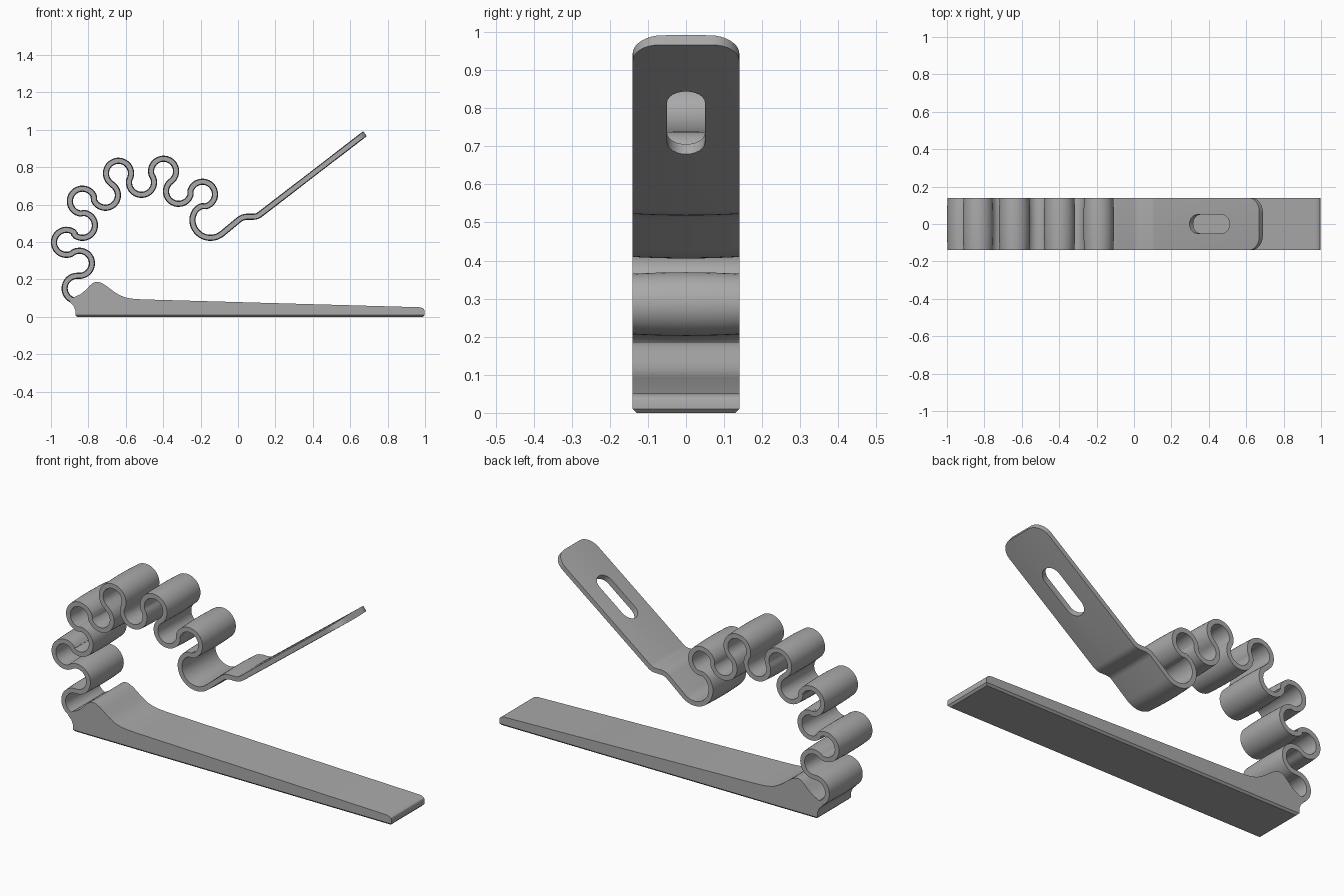
import bpy, bmesh, math
from mathutils import Vector

cube = bpy.data.objects.get("Cube")
if cube:
    bpy.data.objects.remove(cube, do_unlink=True)

grey = bpy.data.materials.new("plain_grey")
grey.use_nodes = True
GREY = (0.4, 0.4, 0.4, 1)
grey.diffuse_color = GREY
grey.node_tree.nodes["Principled BSDF"].inputs["Base Color"].default_value = GREY

HALF = 0.14          # half width of the whole part
TIP_R = 0.075        # corner radius at the free end
MID, EDGE = 0.0165, 0.0125   # half thickness at the middle and at the sides


def finish(name, bm, angle=35):
    bmesh.ops.recalc_face_normals(bm, faces=bm.faces)
    mesh = bpy.data.meshes.new(name)
    bm.to_mesh(mesh)
    bm.free()
    mesh.materials.append(grey)
    ob = bpy.data.objects.new(name, mesh)
    bpy.context.collection.objects.link(ob)
    return ob


def smooth(ob, angle=35):
    bpy.ops.object.select_all(action='DESELECT')
    ob.select_set(True)
    bpy.context.view_layer.objects.active = ob
    bpy.ops.object.shade_smooth_by_angle(angle=math.radians(angle))


def prism(profile, half, place):
    """Extrude a flat outline both ways; place(a, b, t) gives the 3D point."""
    bm = bmesh.new()
    rings = [[bm.verts.new(place(a, b, t)) for a, b in profile] for t in (-half, half)]
    n = len(profile)
    for i in range(n):
        j = (i + 1) % n
        bm.faces.new((rings[0][i], rings[0][j], rings[1][j], rings[1][i]))
    for r in rings:
        bm.faces.new(r)
    return bm


def belt(circles):
    """Path wrapped round circles (x, z, radius, turn): +1 is anticlockwise."""
    heads = []
    for (x1, z1, r1, d1), (x2, z2, r2, d2) in zip(circles, circles[1:]):
        dx, dz = x2 - x1, z2 - z1
        k = (d1 * r1 - d2 * r2) / math.hypot(dx, dz)
        heads.append(math.atan2(dz, dx) + math.asin(max(-1, min(1, k))))
    pts = [Vector(circles[0][:2])]
    for (x, z, r, d), h0, h1 in zip(circles[1:-1], heads, heads[1:]):
        sweep = ((h1 - h0) * d) % math.tau
        n = max(3, round(sweep / math.radians(9)))
        for i in range(n + 1):
            a = h0 + d * (sweep * i / n - math.pi / 2)
            p = Vector((x + r * math.cos(a), z + r * math.sin(a)))
            if (p - pts[-1]).length > 0.004:
                pts.append(p)
    pts.append(Vector(circles[-1][:2]))
    return pts


# Lobes of the wavy spring, alternating outside and inside
R = 0.067
lobes = [(-0.86, 0.152), (-0.848, 0.286), (-0.917, 0.398), (-0.832, 0.489),
         (-0.832, 0.618), (-0.709, 0.65), (-0.639, 0.767), (-0.516, 0.719),
         (-0.398, 0.778), (-0.318, 0.671), (-0.19, 0.655)]
path = [(-0.82, 0.083, 0, 1)]
path += [(x, z, R, 1 if i % 2 else -1) for i, (x, z) in enumerate(lobes)]
path += [(-0.174, 0.527, R, 1), (-0.147, 0.519, 0.097, 1),      # large hook
         (0.05, 0.465, 0.07, -1), (0.083, 0.59, 0.055, 1),      # small step
         (0.679, 0.979, 0, 1)]                                  # free end
pts = belt(path)

# Extra stations for the rounded tip
end, prev = pts.pop(), pts[-1]
along = (end - prev).normalized()
pts += [end - along * TIP_R * (1 - math.sin(i * math.pi / 20)) for i in range(11)]

# Spring strip with a slightly crowned cross-section
bm = bmesh.new()
ROWS = 10
rings = []
for i, p in enumerate(pts):
    a = (p - pts[i - 1]).normalized() if i else (pts[1] - p).normalized()
    b = (pts[i + 1] - p).normalized() if i < len(pts) - 1 else a
    t = (a + b).normalized()
    nrm = Vector((-t.y, t.x))
    left = max(0, TIP_R - (end - p).length) if i > len(pts) - 12 else 0
    w = HALF - TIP_R + math.sqrt(max(0, TIP_R ** 2 - left ** 2))
    ring = []
    for side in (1, -1):
        for j in range(ROWS + 1):
            y = side * w * (2 * j / ROWS - 1)
            h = side * (MID + (EDGE - MID) * (y / HALF) ** 2)
            q = p + nrm * h
            ring.append(bm.verts.new((q.x, y, q.y)))
    rings.append(ring)
N = 2 * (ROWS + 1)
for r0, r1 in zip(rings, rings[1:]):
    for j in range(N):
        k = (j + 1) % N
        bm.faces.new((r0[j], r0[k], r1[k], r1[j]))
bm.faces.new(rings[0])
bm.faces.new(rings[-1])
strip = finish("spring_strip", bm)

# Rounded slot through the straight arm
slot_mid = end - along * 0.335
half_len, rad = 0.085, 0.05
outline = []
for s in (1, -1):
    for i in range(13):
        a = math.pi * (i / 12 - 0.5)
        outline.append((s * (half_len + rad * math.cos(a)), s * rad * math.sin(a)))
up = Vector((-along.y, along.x))


def on_arm(a, b, t):
    q = slot_mid + along * a + up * t
    return (q.x, b, q.y)


cutter = finish("slot_cutter", prism(outline, 0.06, on_arm))
cutter.hide_render = True
cutter.hide_viewport = True
cut = strip.modifiers.new("slot", 'BOOLEAN')
cut.operation = 'DIFFERENCE'
cut.solver = 'EXACT'
cut.object = cutter
bpy.context.view_layer.objects.active = strip
strip.select_set(True)
bpy.ops.object.modifier_apply(modifier=cut.name)
bpy.data.objects.remove(cutter, do_unlink=True)
smooth(strip)


# Long wedge base with a hump near the spring
def top(x):
    spread = 0.07 if x < -0.755 else 0.1
    return 0.0784 - 0.0283 * x + 0.087 * math.exp(-((x + 0.755) / spread) ** 2)


outline = [(-0.87, 0), (-0.87, 0.035), (-0.88, 0.06), (-0.9, 0.08), (-0.885, 0.098)]
outline += [(x, top(x)) for x in [-0.865 + 0.015 * i for i in range(30)]]
outline += [(0.97, top(0.97)), (0.987, 0.047), (0.995, 0.04), (0.998, 0.03), (0.998, 0)]
bm = prism(outline, HALF, lambda a, b, t: (a, t, b))
low = [e for e in bm.edges if all(v.co.z < 0.001 for v in e.verts)]
bmesh.ops.bevel(bm, geom=low, offset=0.01, segments=1, affect='EDGES')
smooth(finish("wedge_base", bm), 30)
